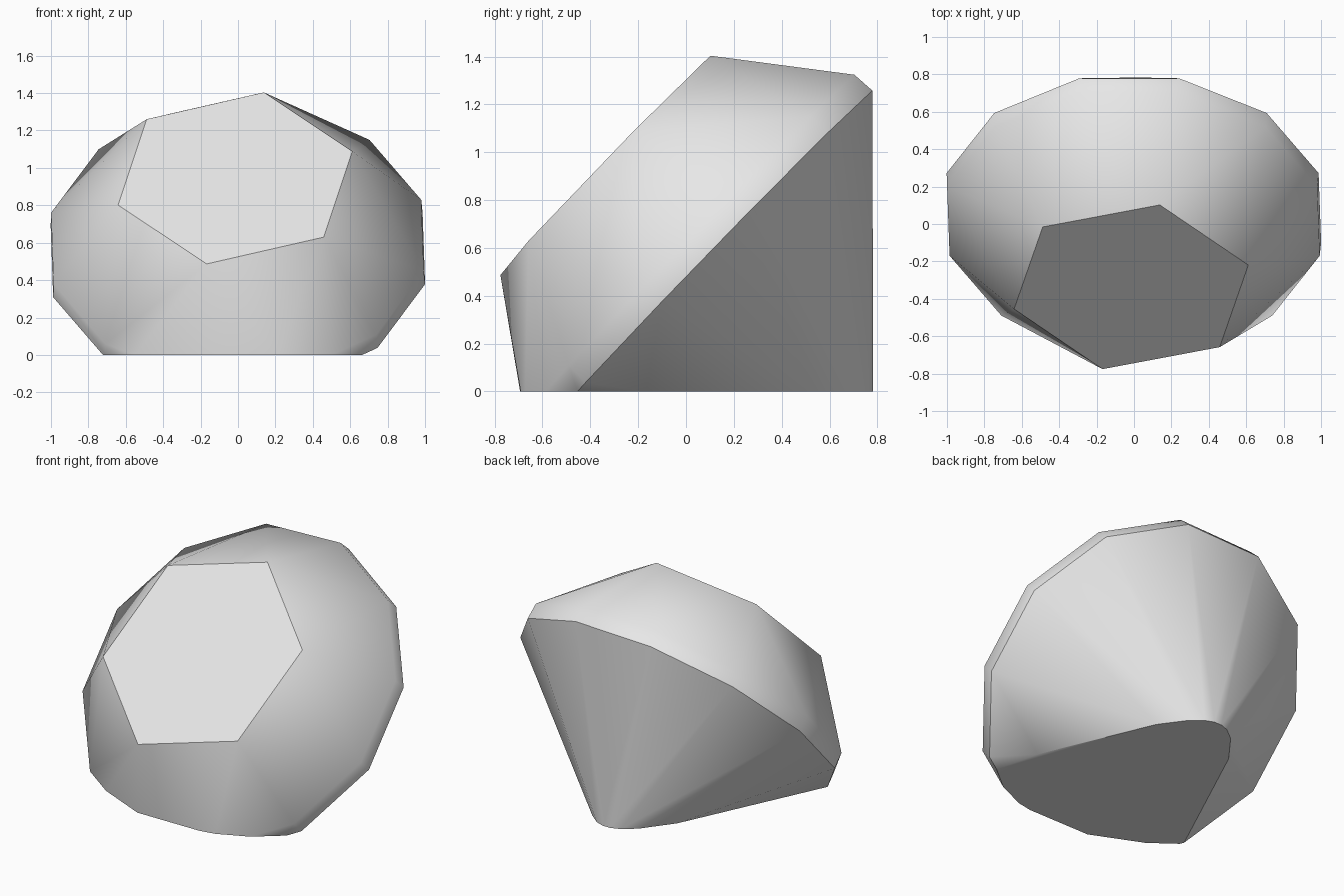
import bpy, bmesh
from math import sin, cos, radians
from mathutils import Matrix, Vector

cube = bpy.data.objects.get("Cube")
if cube:
    bpy.data.objects.remove(cube)

# Single stone colour
grey = bpy.data.materials.new("light_grey")
grey.use_nodes = True
colour = (0.8, 0.8, 0.8, 1)
grey.diffuse_color = colour
grey.node_tree.nodes["Principled BSDF"].inputs["Base Color"].default_value = colour

bm = bmesh.new()


def ring(sides, radius, z):
    """Regular ring whose first corner is 15 degrees clockwise from +y."""
    angles = [radians(15 + 360 * i / sides) for i in range(sides)]
    return [bm.verts.new((radius * sin(a), radius * cos(a), z)) for a in angles]


# Rings along the stone's axis, from table to point
SIDES = 12
table = ring(6, 0.653, 0)
upper = ring(SIDES, 1.025, -0.49)
lower = ring(SIDES, 1.03, -0.59)
tip = bm.verts.new((0, 0, -1.56))

# Table and crown facets
bm.faces.new(table)
for i in range(6):
    here, following = table[i], table[(i + 1) % 6]
    before, at, after = (upper[(2 * i + k) % SIDES] for k in (-1, 0, 1))
    bm.faces.new((here, before, at))
    bm.faces.new((here, at, after))
    bm.faces.new((here, after, following))

# Girdle band and pavilion facets
for i in range(SIDES):
    j = (i + 1) % SIDES
    bm.faces.new((upper[i], lower[i], lower[j], upper[j]))
    bm.faces.new((lower[i], tip, lower[j]))

# Lean the stone back on its side
lean = (Matrix.Translation((-0.015, -0.337, 0.945))
        @ Matrix.Rotation(radians(-2), 4, 'Y')
        @ Matrix.Rotation(radians(45.9), 4, 'X'))
bm.transform(lean)

# Flat base cut at the ground
cut = bmesh.ops.bisect_plane(
    bm, geom=bm.verts[:] + bm.edges[:] + bm.faces[:], dist=1e-5,
    plane_co=Vector((0, 0, 0)), plane_no=Vector((0, 0, 1)), clear_inner=True)
rim = [e for e in cut["geom_cut"] if isinstance(e, bmesh.types.BMEdge)]
bmesh.ops.contextual_create(bm, geom=rim)
bmesh.ops.recalc_face_normals(bm, faces=bm.faces[:])

mesh = bpy.data.meshes.new("cut_gemstone")
bm.to_mesh(mesh)
bm.free()
mesh.materials.append(grey)
gem = bpy.data.objects.new("cut_gemstone", mesh)
bpy.context.collection.objects.link(gem)

# Soft facets, crisp table, girdle and base
bpy.ops.object.select_all(action='DESELECT')
gem.select_set(True)
bpy.context.view_layer.objects.active = gem
bpy.ops.object.shade_smooth_by_angle(angle=radians(35))
